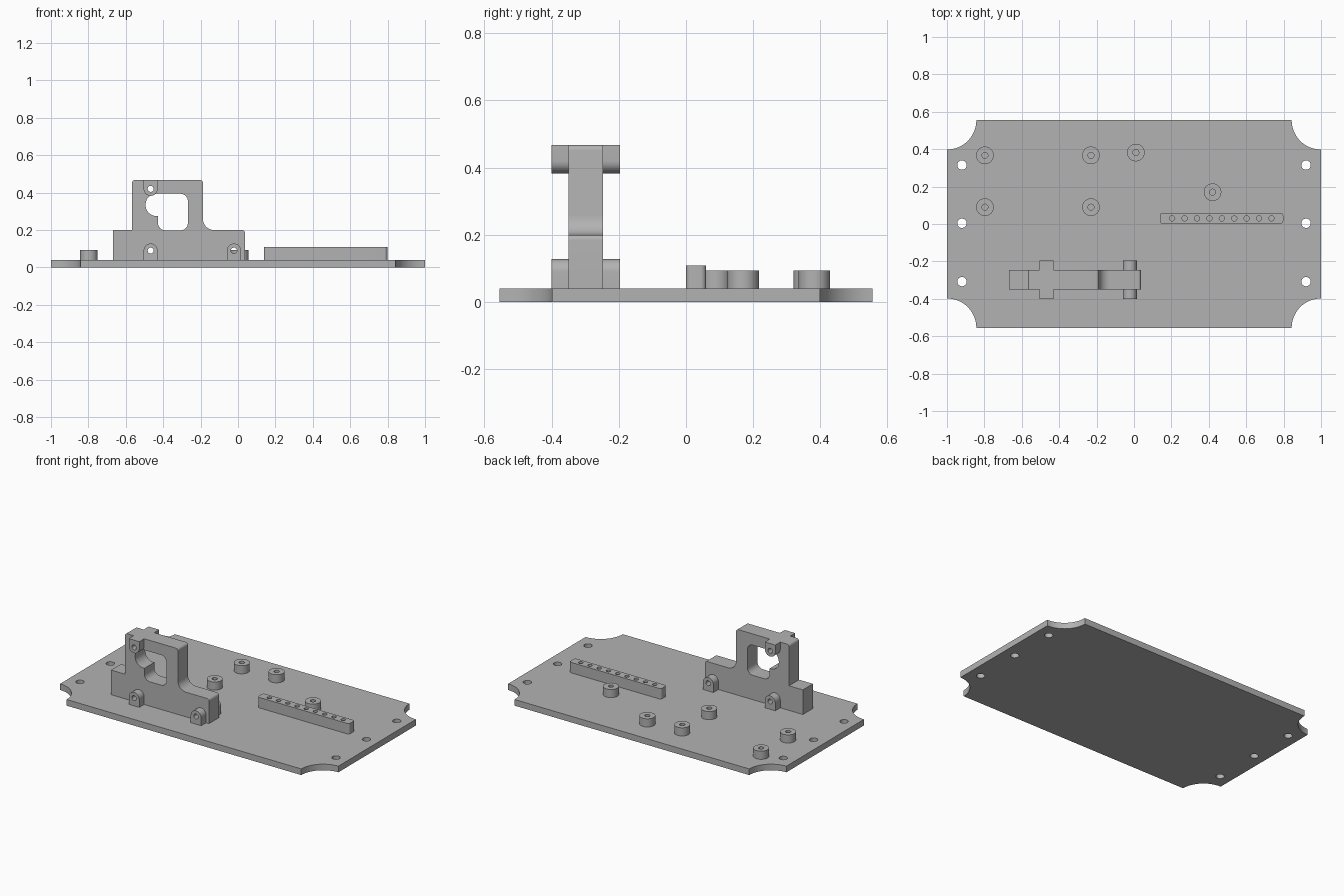
import bpy, math
from mathutils import Vector, Matrix

if "Cube" in bpy.data.objects:
    bpy.data.objects.remove(bpy.data.objects["Cube"])

grey = bpy.data.materials.new("plastic_grey")
grey.diffuse_color = (0.45, 0.45, 0.45, 1)
grey.use_nodes = True
grey.node_tree.nodes["Principled BSDF"].inputs["Base Color"].default_value = grey.diffuse_color


def arc(cx, cy, r, a0, a1, n=16):
    """Points along an arc, angles in degrees."""
    return [(cx + r * math.cos(math.radians(a0 + (a1 - a0) * i / n)),
             cy + r * math.sin(math.radians(a0 + (a1 - a0) * i / n))) for i in range(n + 1)]


def circle(cx, cy, r, n=32):
    return arc(cx, cy, r, 0, 360, n)[:-1]


def rounded(corners, n=8):
    """Outline from (x, y, fillet radius) corners."""
    out = []
    for i, (x, y, r) in enumerate(corners):
        p = Vector((x, y))
        if r == 0:
            out.append((x, y))
            continue
        a = (Vector(corners[i - 1][:2]) - p).normalized()
        b = (Vector(corners[(i + 1) % len(corners)][:2]) - p).normalized()
        c = p + (a + b) * r          # all corners are right angles
        for k in range(n + 1):
            t = math.pi / 2 * k / n
            out.append(tuple(c - b * r * math.cos(t) - a * r * math.sin(t)))
    return out


def extrude(name, loops, lo, hi, upright=False):
    """Extrude an outline with holes: along z, or along y when upright (profile in x, z)."""
    cu = bpy.data.curves.new(name, 'CURVE')
    cu.dimensions = '2D'
    cu.fill_mode = 'BOTH'
    cu.extrude = (hi - lo) / 2
    for loop in loops:
        sp = cu.splines.new('POLY')
        sp.points.add(len(loop) - 1)
        for pt, (x, y) in zip(sp.points, loop):
            pt.co = (x, y, 0, 1)
        sp.use_cyclic_u = True
    tmp = bpy.data.objects.new(name + "_outline", cu)
    bpy.context.collection.objects.link(tmp)
    bpy.context.view_layer.update()
    me = bpy.data.meshes.new_from_object(
        tmp.evaluated_get(bpy.context.evaluated_depsgraph_get()))
    bpy.data.objects.remove(tmp)
    mid = (lo + hi) / 2
    if upright:
        me.transform(Matrix.Translation((0, mid, 0)) @ Matrix.Rotation(math.pi / 2, 4, 'X'))
    else:
        me.transform(Matrix.Translation((0, 0, mid)))
    me.materials.clear()
    me.materials.append(grey)
    ob = bpy.data.objects.new(name, me)
    bpy.context.collection.objects.link(ob)
    # weld caps to walls and shade
    import bmesh
    bm = bmesh.new()
    bm.from_mesh(me)
    bmesh.ops.remove_doubles(bm, verts=bm.verts, dist=1e-5)
    bmesh.ops.recalc_face_normals(bm, faces=bm.faces)
    bm.to_mesh(me)
    bm.free()
    bpy.ops.object.select_all(action='DESELECT')
    ob.select_set(True)
    bpy.context.view_layer.objects.active = ob
    bpy.ops.object.shade_smooth_by_angle(angle=math.radians(30))
    return ob


T = 0.04            # plate thickness
W, D, R = 1.0, 0.555, 0.157

# base plate with scooped corners and edge holes
plate = (arc(W, D, R, 270, 180) + arc(-W, D, R, 0, -90)
         + arc(-W, -D, R, 90, 0) + arc(W, -D, R, 180, 90))
holes = [circle(sx * 0.92, y, 0.025) for sx in (-1, 1) for y in (-0.308, 0.004, 0.315)]
extrude("base_plate", [plate] + holes, 0, T)

# round standoffs
for i, (x, y) in enumerate([(-0.797, 0.367), (-0.797, 0.09), (-0.23, 0.367),
                            (-0.23, 0.09), (0.01, 0.382), (0.42, 0.17)]):
    extrude(f"standoff_{i + 1}", [circle(x, y, 0.047), circle(x, y, 0.016)], T, 0.093)

# connector strip with a row of holes
strip = rounded([(0.138, 0, 0.016), (0.798, 0, 0.016), (0.798, 0.06, 0.016), (0.138, 0.06, 0.016)])
extrude("connector_strip", [strip] + [circle(0.204 + 0.0664 * i, 0.03, 0.014, 24)
                                      for i in range(9)], T, 0.108)

# upright bracket with a window
bosses = [(-0.467, 0.09), (-0.022, 0.09), (-0.467, 0.42)]
frame = rounded([(-0.667, T, 0), (0.037, T, 0), (0.037, 0.2, 0.016), (-0.187, 0.2, 0.058),
                 (-0.187, 0.467, 0.016), (-0.567, 0.467, 0.016), (-0.567, 0.2, 0),
                 (-0.667, 0.2, 0)])
window = rounded([(-0.428, 0.198, 0.04), (-0.268, 0.198, 0.04), (-0.268, 0.394, 0.04),
                  (-0.494, 0.394, 0.057), (-0.494, 0.275, 0.057), (-0.428, 0.275, 0)])
extrude("bracket", [frame, window] + [circle(x, z, 0.016, 24) for x, z in bosses],
        -0.35, -0.247, True)

# screw bosses on both faces of the bracket
B = 0.0375
for i, (x, z) in enumerate(bosses):
    if z < 0.2:
        outline = arc(x, z, B, 0, 180) + [(x - B, T), (x + B, T)]
    else:
        outline = arc(x, z, B, 180, 360) + [(x + B, 0.467), (x - B, 0.467)]
    for side, lo, hi in (("front", -0.4, -0.35), ("back", -0.247, -0.196)):
        extrude(f"screw_boss_{side}_{i + 1}", [outline, circle(x, z, 0.016, 24)], lo, hi, True)
